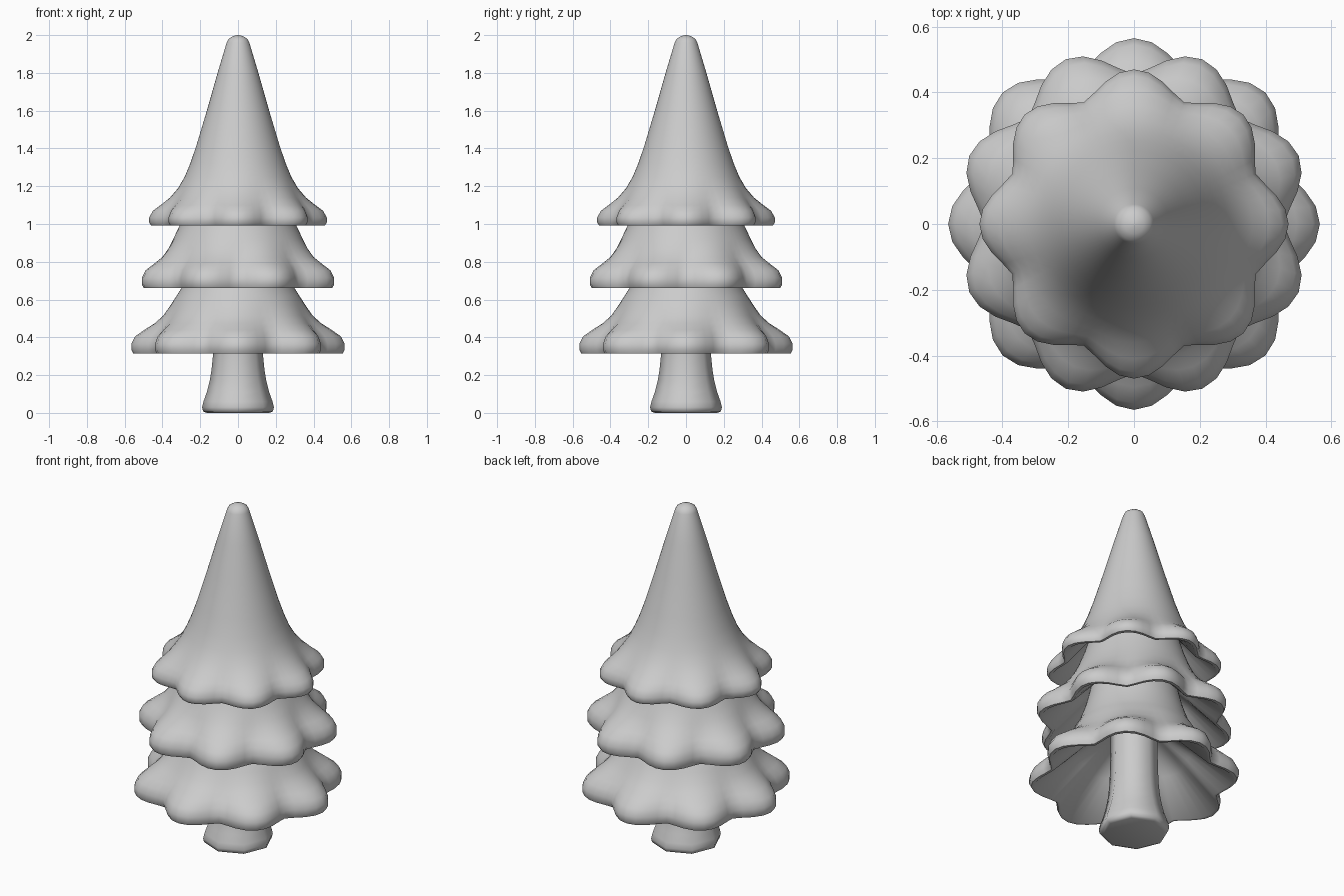
import bpy, bmesh
from math import cos, sin, pi


def lathe(name, rows, segments, phase=0.0):
    """Spin rows of (notch radius, lobe radius, z); radius swings between both 8 times."""
    bm = bmesh.new()
    rings = []
    for notch, lobe, z in rows:
        ring = []
        for i in range(segments):
            a = 2 * pi * i / segments
            f = max(0.0, 0.5 + 0.5 * cos(8 * (a - phase))) ** 0.75
            r = notch + (lobe - notch) * f
            ring.append(bm.verts.new((r * cos(a), r * sin(a), z)))
        rings.append(ring)
    for low, high in zip(rings, rings[1:]):
        for i in range(segments):
            j = (i + 1) % segments
            bm.faces.new((low[i], low[j], high[j], high[i]))
    bm.faces.new(rings[0][::-1])
    bm.faces.new(rings[-1])
    bmesh.ops.recalc_face_normals(bm, faces=bm.faces)
    mesh = bpy.data.meshes.new(name)
    bm.to_mesh(mesh)
    bm.free()
    obj = bpy.data.objects.new(name, mesh)
    bpy.context.collection.objects.link(obj)
    bpy.ops.object.select_all(action='DESELECT')
    bpy.context.view_layer.objects.active = obj
    obj.select_set(True)
    bpy.ops.object.shade_smooth_by_angle(angle=math_angle)
    return obj


math_angle = 55 * pi / 180

# Flared trunk, running up into the hollow lowest tier
trunk = [(0.165, 0.0), (0.185, 0.008), (0.19, 0.03), (0.183, 0.06), (0.165, 0.11),
         (0.15, 0.17), (0.14, 0.23), (0.132, 0.31), (0.128, 0.45), (0.125, 0.72)]
lathe("trunk", [(r, r, z) for r, z in trunk], 8)

# Lowest tier: hollow underside, scalloped rim, sloping skirt
lathe("lower_branches", [
    (0.12, 0.12, 0.63), (0.28, 0.31, 0.49), (0.45, 0.535, 0.315),
    (0.465, 0.555, 0.315), (0.475, 0.565, 0.335), (0.475, 0.565, 0.365),
    (0.46, 0.545, 0.405), (0.435, 0.495, 0.44), (0.41, 0.44, 0.475),
    (0.382, 0.395, 0.515), (0.352, 0.357, 0.57), (0.325, 0.325, 0.62),
    (0.30, 0.30, 0.66), (0.265, 0.265, 0.76), (0.235, 0.235, 0.88)], 64)

# Middle tier, lobes turned half a step
lathe("middle_branches", [
    (0.12, 0.12, 0.97), (0.27, 0.30, 0.83), (0.43, 0.51, 0.66),
    (0.445, 0.53, 0.66), (0.455, 0.542, 0.68), (0.455, 0.542, 0.715),
    (0.44, 0.52, 0.755), (0.415, 0.47, 0.79), (0.39, 0.42, 0.825),
    (0.367, 0.38, 0.87), (0.343, 0.345, 0.92), (0.31, 0.31, 0.99),
    (0.275, 0.275, 1.08), (0.24, 0.24, 1.19)], 64, pi / 8)

# Top tier with the tall rounded point
lathe("top_branches", [
    (0.12, 0.12, 1.27), (0.25, 0.27, 1.15), (0.375, 0.44, 0.993),
    (0.39, 0.46, 0.993), (0.40, 0.47, 1.008), (0.40, 0.47, 1.035),
    (0.39, 0.45, 1.07), (0.37, 0.41, 1.10), (0.345, 0.36, 1.14),
    (0.312, 0.317, 1.19), (0.282, 0.282, 1.25), (0.253, 0.253, 1.32),
    (0.222, 0.222, 1.41), (0.165, 0.165, 1.60), (0.108, 0.108, 1.80),
    (0.06, 0.06, 1.96), (0.05, 0.05, 1.98), (0.03, 0.03, 1.993),
    (0.006, 0.006, 2.0)], 64)
